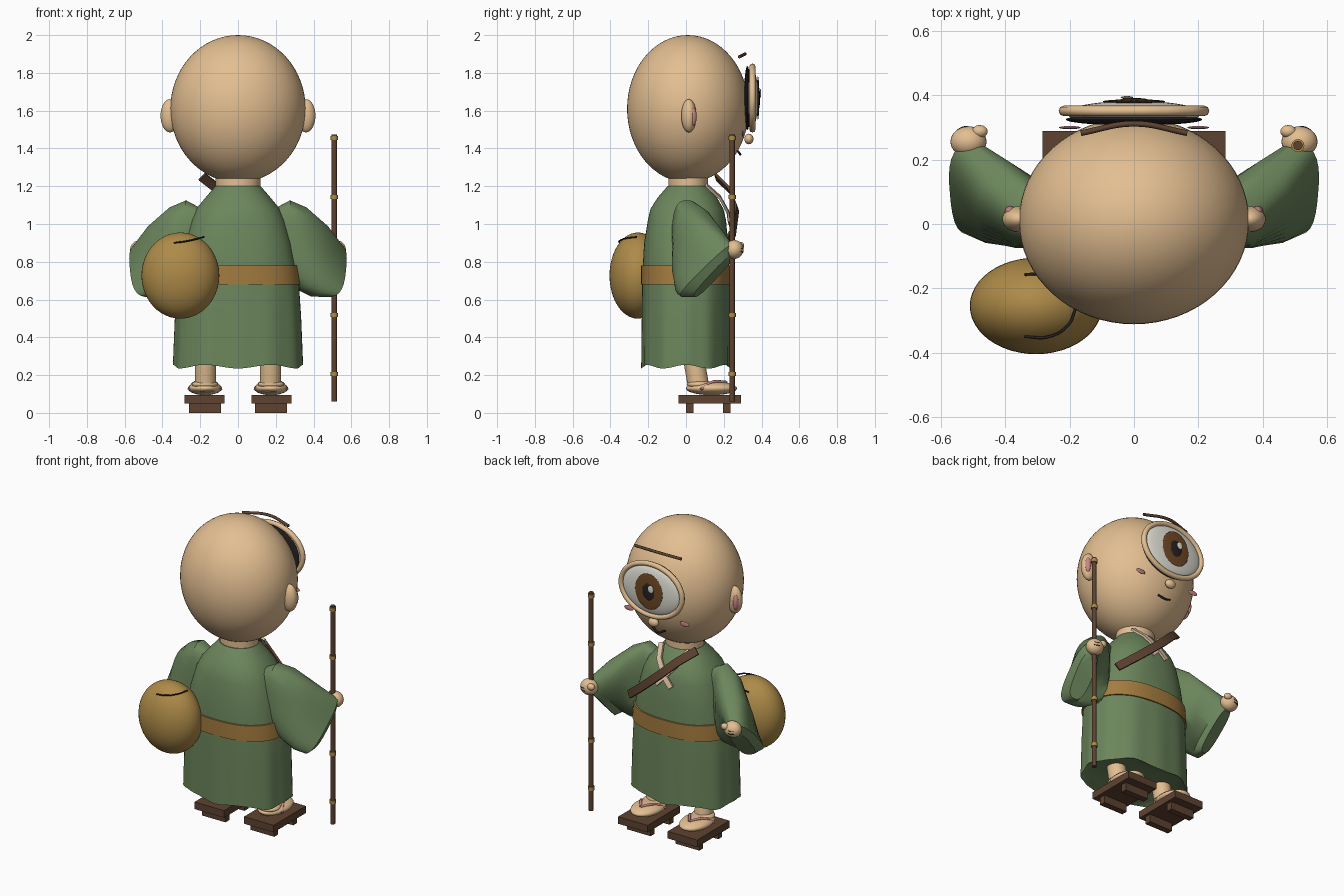
import bpy, bmesh
from math import sin, cos, pi, radians
from mathutils import Vector

if "Cube" in bpy.data.objects:
    bpy.data.objects.remove(bpy.data.objects["Cube"])


def material(name, *rgb):
    m = bpy.data.materials.new(name)
    m.use_nodes = True
    m.diffuse_color = (*rgb, 1)
    m.node_tree.nodes["Principled BSDF"].inputs["Base Color"].default_value = (*rgb, 1)
    return m


SKIN = material("skin", .77, .52, .285)
GREEN = material("robe green", .15, .24, .108)
BELT = material("belt ochre", .37, .20, .05)
STRAW = material("sack straw", .42, .255, .065)
WOOD = material("wood brown", .11, .055, .03)
WHITE = material("eye white", .75, .74, .66)
PINK = material("pink", .58, .24, .23)
DARK = material("near black", .02, .015, .015)
IRIS = material("iris brown", .16, .065, .018)
CREAM = material("collar cream", .74, .56, .40)


def finish(obj, name, mat, angle=40):
    obj.name = name
    obj.data.materials.append(mat)
    bpy.ops.object.select_all(action='DESELECT')
    obj.select_set(True)
    bpy.context.view_layer.objects.active = obj
    bpy.ops.object.shade_smooth_by_angle(angle=radians(angle))
    return obj


def ball(name, loc, size, mat, segs=32):
    bpy.ops.mesh.primitive_uv_sphere_add(segments=segs, ring_count=segs // 2, location=loc)
    bpy.context.object.scale = size
    return finish(bpy.context.object, name, mat)


def box(name, loc, size, mat):
    bpy.ops.mesh.primitive_cube_add(size=1, location=loc)
    bpy.context.object.scale = size
    return finish(bpy.context.object, name, mat)


def rod(name, a, b, radius, mat, segs=20):
    a, b = Vector(a), Vector(b)
    bpy.ops.mesh.primitive_cylinder_add(vertices=segs, radius=radius, depth=(b - a).length,
                                        location=(a + b) / 2)
    bpy.context.object.rotation_euler = (b - a).to_track_quat('Z', 'Y').to_euler()
    return finish(bpy.context.object, name, mat)


def cord(name, points, radius, mat):
    data = bpy.data.curves.new(name, 'CURVE')
    data.dimensions = '3D'
    data.bevel_depth = radius
    data.bevel_resolution = 2
    data.use_fill_caps = True
    spline = data.splines.new('BEZIER')
    spline.bezier_points.add(len(points) - 1)
    for p, co in zip(spline.bezier_points, points):
        p.co = co
        p.handle_left_type = p.handle_right_type = 'AUTO'
    obj = bpy.data.objects.new(name, data)
    bpy.context.collection.objects.link(obj)
    data.materials.append(mat)
    return obj


def loft(name, rings, mat, angle=40):
    bm = bmesh.new()
    rows = [[bm.verts.new(p) for p in ring] for ring in rings]
    n = len(rows[0])
    for lo, hi in zip(rows, rows[1:]):
        for i in range(n):
            j = (i + 1) % n
            bm.faces.new((lo[i], lo[j], hi[j], hi[i]))
    bm.faces.new(rows[0])
    bm.faces.new(rows[-1])
    bmesh.ops.recalc_face_normals(bm, faces=bm.faces)
    mesh = bpy.data.meshes.new(name)
    bm.to_mesh(mesh)
    bm.free()
    obj = bpy.data.objects.new(name, mesh)
    bpy.context.collection.objects.link(obj)
    return finish(obj, name, mat, angle)


def rounded(t, power):
    """Point on a unit superellipse."""
    c, s = cos(t), sin(t)
    k = (abs(c) ** power + abs(s) ** power) ** (-1 / power)
    return c * k, s * k


def ribbon(name, points, width, mat, thick):
    """Flat band along a path that faces the chest."""
    pts = [Vector(p) for p in points]
    rings = []
    for i, p in enumerate(pts):
        along = (pts[min(i + 1, len(pts) - 1)] - pts[max(i - 1, 0)]).normalized()
        side = along.cross(Vector((0, 1, .35))).normalized()
        out = side.cross(along) * thick / 2
        side *= width / 2
        rings.append([p + side + out, p - side + out, p - side - out, p + side - out])
    return loft(name, rings, mat)


# Robe: oval sections, with soft folds growing toward the hem
def robe_ring(z, rx, ry, yc, power, fold=0, grow=1, n=72):
    ring = []
    for i in range(n):
        t = 2 * pi * i / n
        x, y = rounded(t, power)
        f = grow + fold * cos(12 * t)
        ring.append((x * rx * f, yc + y * ry * f, z + fold * .7 * cos(6 * t)))
    return ring


robe_profile = [(.265, .30, .20, 0, 2.25, 0), (.245, .34, .234, 0, 2.25, .014),
                (.5, .331, .232, 0, 2.3, .01), (.73, .318, .23, 0, 2.35, .004),
                (.9, .285, .222, 0, 2.4, 0), (1.02, .25, .207, .005, 2.4, 0),
                (1.08, .222, .193, .005, 2.3, 0), (1.14, .172, .157, .007, 2.2, 0),
                (1.2, .12, .108, .01, 2, 0)]
loft("robe", [robe_ring(*p) for p in robe_profile], GREEN)
loft("belt", [robe_ring(z, rx, .232, 0, 2.35, 0, 1.025)
              for z, rx in ((.68, .322), (.73, .318), (.78, .312))], BELT)
loft("neck", [robe_ring(z, .118, .105, .012, 2) for z in (1.15, 1.25)], SKIN)

# Head and face
ball("head", (0, .01, 1.61), (.358, .322, .39), SKIN, 64)
ball("eye_liner", (0, .325, 1.667), (.212, .018, .169), DARK, 48)
lid = [((x * .218), .352, 1.667 + z * .166) for x, z in
       (rounded(2 * pi * i / 16, 2) for i in range(16))]
cord("eyelid_rim", lid, .0165, SKIN).data.splines[0].use_cyclic_u = True
ball("eye_white", (0, .345, 1.667), (.21, .038, .158), WHITE, 48)
ball("iris", (0, .381, 1.667), (.098, .007, .115), IRIS)
ball("pupil", (0, .387, 1.667), (.043, .005, .053), DARK)
ball("eye_glint", (-.022, .394, 1.692), (.02, .004, .024), WHITE, 16)
cord("eyebrow", [(-.165, .283, 1.885), (0, .312, 1.9), (.165, .283, 1.885)], .009, WOOD)
ball("nose", (0, .333, 1.45), (.035, .024, .028), SKIN)
cord("mouth", [(-.045, .275, 1.385), (0, .288, 1.368), (.045, .275, 1.385)], .006, DARK)

# Chest band
ribbon("chest_strap", [(-.19, .16, 1.25), (-.1, .23, 1.18), (0, .268, 1.085),
                       (.15, .25, .955), (.28, .18, .85)], .05, WOOD, .015)

# Paired parts
for s, side in ((1, "left_"), (-1, "right_")):
    ball(side + "ear", (s * .36, .015, 1.573), (.05, .04, .088), SKIN)
    ball(side + "inner_ear", (s * .385, .037, 1.57), (.018, .02, .05), PINK, 20)
    ball(side + "cheek", (s * .2, .3, 1.478), (.034, .005, .016), PINK, 20)
    ribbon(side + "collar", [(s * .1, .108, 1.205), (s * .065, .18, 1.14),
                             (0, .224, 1.06), (-s * .055, .232, 1.0)],
           .034, CREAM, .011 + .003 * s)

    # Wide hanging sleeve: top point, bottom point, width direction, half width
    sections = [((.19, 0, 1.08), (.19, 0, .85), (0, 1, 0), .06),
                ((.275, .005, 1.125), (.24, 0, .74), (-.1, 1, 0), .078),
                ((.35, .06, 1.088), (.33, .01, .65), (-.3, .9, -.1), .108),
                ((.44, .155, .992), (.41, -.02, .62), (-.6, .7, -.2), .098),
                ((.52, .25, .885), (.495, -.025, .615), (-1, .35, -.2), .07),
                ((.52, .246, .83), (.495, .045, .615), (-1, .35, -.2), .052)]
    rings = []
    for top, bottom, wide, half in sections:
        top, bottom, wide = Vector(top), Vector(bottom), Vector(wide).normalized() * half
        ring = []
        for i in range(32):
            u, v = rounded(2 * pi * i / 32, 2.9)
            p = (top + bottom) / 2 + (top - bottom) / 2 * v + wide * u
            ring.append((p.x * s, p.y, p.z))
        rings.append(ring)
    loft(side + "sleeve", rings, GREEN)

    # Fist
    ball(side + "hand", (s * .515, .256, .865), (.056, .048, .05), SKIN)
    ball(side + "thumb", (s * .48, .288, .885), (.025, .02, .021), SKIN, 16)
    for z in (.872, .854):
        cord(side + "finger_crease", [(s * .515, .303, z), (s * .535, .3, z - .002),
                                      (s * .55, .291, z)], .0025, DARK)

    # Leg, foot and raised sandal
    rod(side + "leg", (s * .172, .035, .32), (s * .172, .07, .12), .056, SKIN, 28)
    ball(side + "foot", (s * .175, .135, .13), (.09, .135, .036), SKIN)
    ball(side + "ankle", (s * .175, .07, .15), (.07, .065, .025), SKIN)
    for e in (-1, 1):
        cord(side + "toe_strap", [(s * .175 + e * .085, .08, .125), (s * .175 + e * .05, .14, .163),
                                  (s * .175, .215, .162)], .008, PINK)
    box(side + "sandal_board", (s * .178, .125, .073), (.212, .33, .046), WOOD)
    for y in (.02, .215):
        box(side + "sandal_tooth", (s * .175, y, .026), (.17, .04, .052), WOOD)

# Walking staff with joints
rod("staff", (.51, .244, .06), (.51, .244, 1.475), .0145, WOOD)
for k in range(5):
    z = .205 + .3125 * k
    rod("staff_joint", (.51, .244, z - .011), (.51, .244, z + .011), .02, STRAW)

# Round sack on the back
ball("sack", (-.305, -.255, .727), (.206, .15, .228), STRAW, 48)
cord("sack_cord", [(-.34, -.35, .9), (-.27, -.352, .91), (-.205, -.315, .925),
                   (-.18, -.26, .932)], .0045, DARK)
cord("sack_cord_end", [(-.34, -.157, .9), (-.3, -.155, .905)], .0045, DARK)
